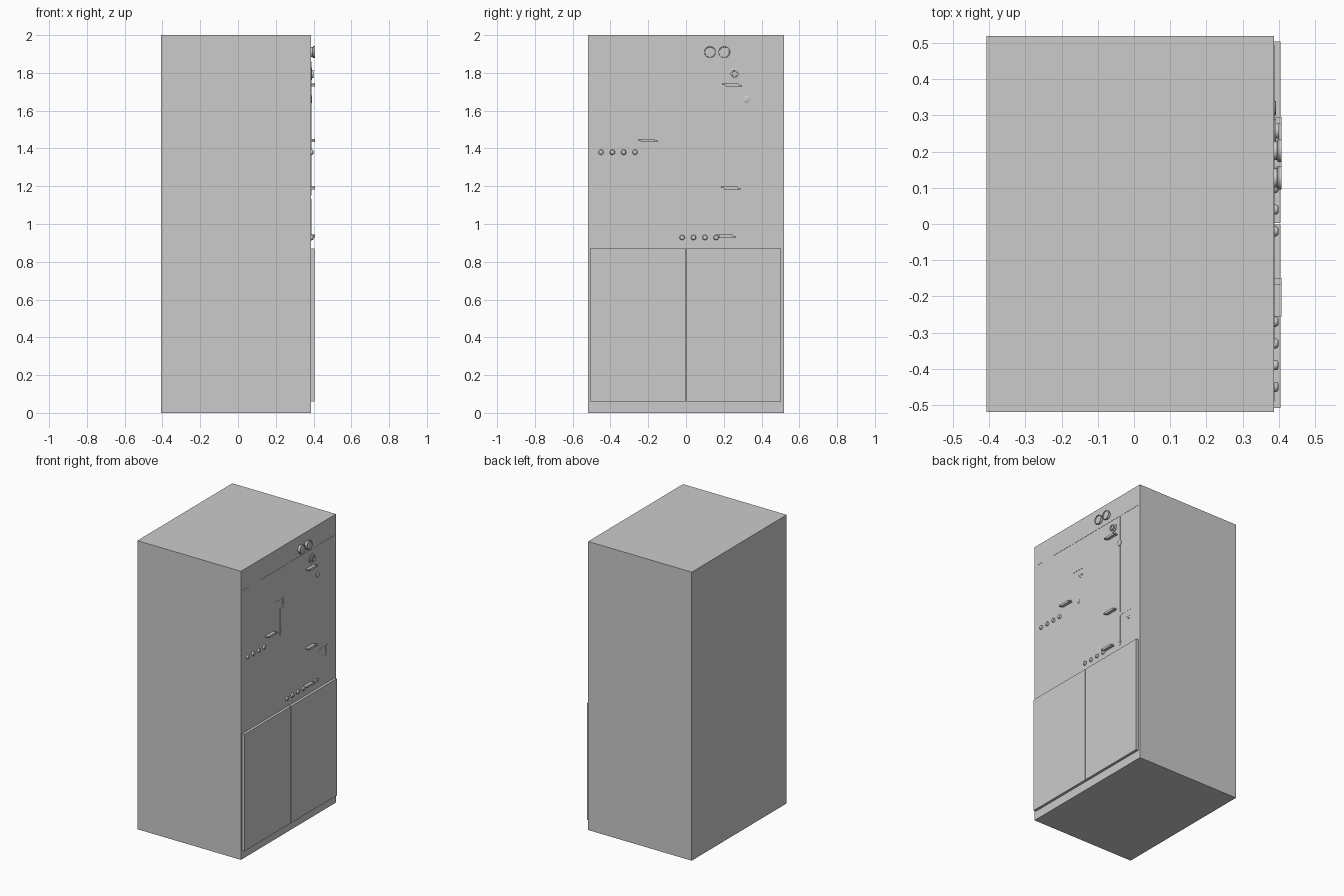
import bpy, math

if "Cube" in bpy.data.objects:
    bpy.data.objects.remove(bpy.data.objects["Cube"])

FX = 0.387  # plane of the control face (+x side)


def box(name, x, y, z, bevel=0.0):
    bpy.ops.mesh.primitive_cube_add(
        size=1, location=(sum(x) / 2, sum(y) / 2, sum(z) / 2))
    o = bpy.context.object
    o.name = name
    o.scale = (x[1] - x[0], y[1] - y[0], z[1] - z[0])
    bpy.ops.object.transform_apply(location=False, rotation=False, scale=True)
    return o


def turned(name, y, z, profile, seg=32):
    """Lathe (radius, depth) points around the x axis, on the control face."""
    verts, faces = [], []
    for r, d in profile:
        for i in range(seg):
            a = 2 * math.pi * i / seg
            verts.append((d, r * math.cos(a), r * math.sin(a)))
    for k in range(len(profile) - 1):
        for i in range(seg):
            j = (i + 1) % seg
            faces.append((k * seg + i, k * seg + j, (k + 1) * seg + j, (k + 1) * seg + i))
    faces.append([(len(profile) - 1) * seg + i for i in range(seg)])
    faces.append([i for i in range(seg)][::-1])
    me = bpy.data.meshes.new(name)
    me.from_pydata(verts, [], faces)
    o = bpy.data.objects.new(name, me)
    o.location = (FX, y, z)
    bpy.context.collection.objects.link(o)
    bpy.ops.object.select_all(action='DESELECT')
    o.select_set(True)
    bpy.context.view_layer.objects.active = o
    bpy.ops.object.shade_smooth_by_angle(angle=math.radians(35))
    return o


def line(name, a, b, w=0.005):
    """Thin raised strip between two (y, z) points."""
    dy, dz = b[0] - a[0], b[1] - a[1]
    L = math.hypot(dy, dz)
    o = box(name, (-0.001, 0.002), (-L / 2, L / 2), (-w / 2, w / 2))
    o.location = (FX, (a[0] + b[0]) / 2, (a[1] + b[1]) / 2)
    o.rotation_euler.x = math.atan2(dz, dy)


# cabinet body and the two lower doors
box("cabinet_body", (-0.408, FX), (-0.52, 0.52), (0, 2))
box("left_door", (FX, 0.405), (-0.508, -0.001), (0.06, 0.87))
box("right_door", (FX, 0.405), (0.003, 0.504), (0.06, 0.87))

# gauges with a raised rim
for y in (0.127, 0.203):
    turned("gauge", y, 1.91, [(0.026, 0), (0.026, 0.008), (0.032, 0.011),
                              (0.032, 0.021), (0.027, 0.021), (0.026, 0.016)])

# ringed dial and small lock
turned("dial", 0.257, 1.795, [(0.033, 0), (0.033, 0.005), (0.021, 0.006), (0.021, 0.014),
                              (0.014, 0.014), (0.013, 0.008)])
turned("lock", 0.32, 1.66, [(0.02, 0), (0.02, 0.004), (0.016, 0.006)], 12)

# switch handles made of two offset bars
for y, z in ((0.243, 1.737), (-0.202, 1.442), (0.237, 1.191), (0.212, 0.937)):
    box("handle_upper", (FX, 0.408), (y - 0.053, y + 0.035), (z, z + 0.008))
    box("handle_lower", (FX, 0.408), (y - 0.035, y + 0.053), (z - 0.008, z))

# rows of indicator lamps
for y0, z in ((-0.45, 1.38), (-0.02, 0.928)):
    for i in range(4):
        turned("lamp", y0 + i * 0.06, z, [(0.014, 0), (0.014, 0.006),
                                          (0.011, 0.011), (0.005, 0.013)], 16)

# raised line diagram
line("busbar_line", (-0.33, 1.857), (0.495, 1.857))
line("busbar_stub", (-0.49, 1.857), (-0.44, 1.857))
line("left_feeder_top", (-0.147, 1.857), (-0.147, 1.64))
line("left_feeder_bottom", (-0.088, 1.58), (-0.088, 1.40))
line("right_feeder_top", (0.324, 1.857), (0.324, 1.15))
line("right_feeder_bottom", (0.324, 1.12), (0.324, 0.92))

# switch and earth symbols beside each feeder
for y, z in ((-0.147, 1.64), (0.324, 1.13)):
    line("symbol_link", (y, z), (y + 0.045, z))
    line("symbol_branch", (y + 0.06, z), (y + 0.11, z))
    line("symbol_drop", (y + 0.085, z), (y + 0.085, z - 0.04))
    for k, w in enumerate((0.022, 0.014, 0.007)):
        line("symbol_earth", (y + 0.085 - w, z - 0.04 - k * 0.012),
             (y + 0.085 + w, z - 0.04 - k * 0.012), 0.004)
line("left_feeder_switch", (-0.147, 1.64), (-0.147, 1.58))

# arrow heads at the feeder ends
for y, z in ((-0.088, 1.39), (0.324, 0.91)):
    for s in (-1, 1):
        line("arrow_side", (y + s * 0.013, z + 0.03), (y, z))
